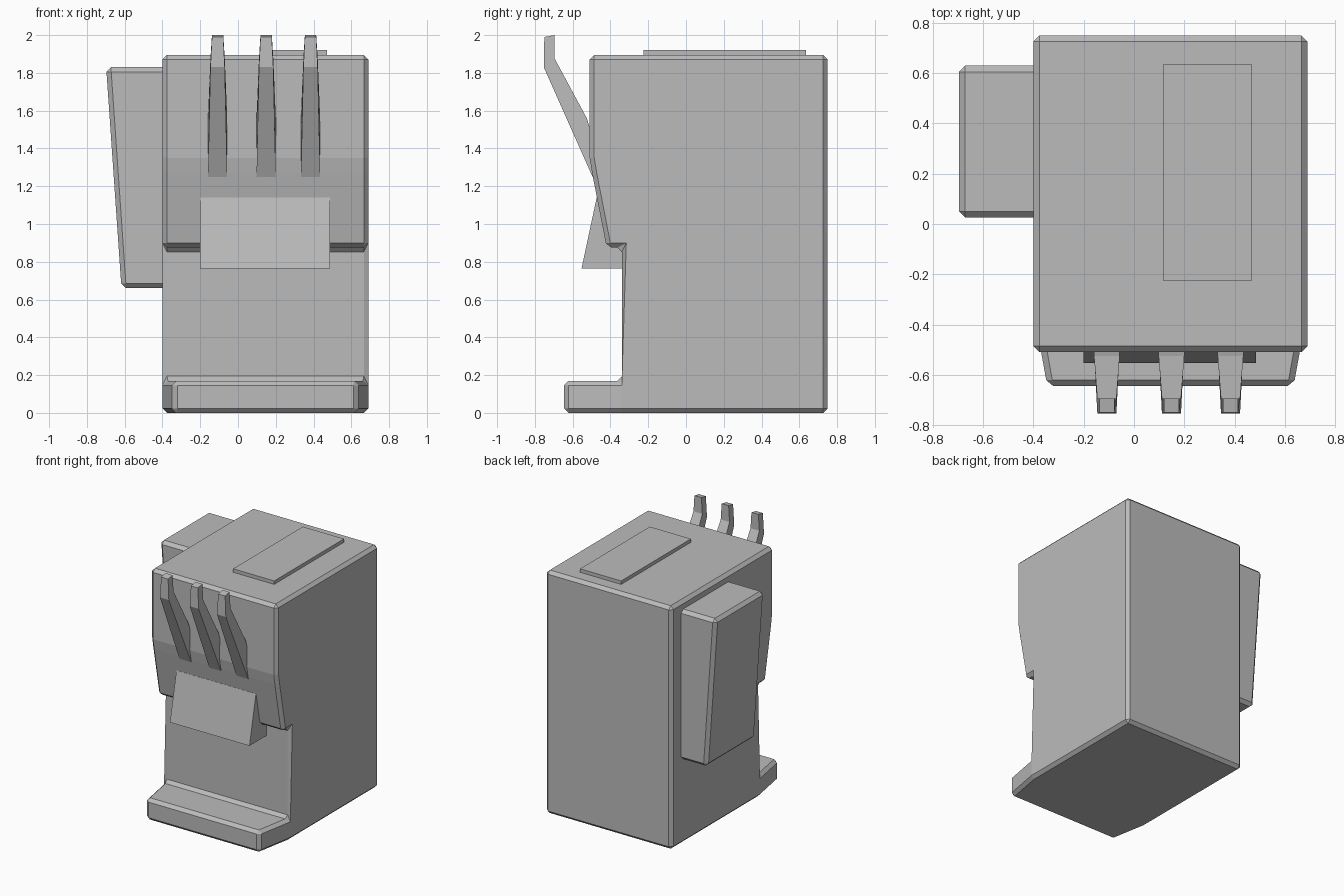
import bpy, bmesh, math

cube = bpy.data.objects.get("Cube")
if cube:
    bpy.data.objects.remove(cube, do_unlink=True)

grey = bpy.data.materials.new("light grey")
grey.use_nodes = True
colour = (0.5, 0.5, 0.5, 1)
grey.diffuse_color = colour
grey.node_tree.nodes["Principled BSDF"].inputs["Base Color"].default_value = colour


def finish(name, bm, bevel=0):
    """Turn a bmesh into an object with the grey material and an optional chamfer."""
    bmesh.ops.recalc_face_normals(bm, faces=bm.faces[:])
    mesh = bpy.data.meshes.new(name)
    bm.to_mesh(mesh)
    bm.free()
    mesh.materials.append(grey)
    obj = bpy.data.objects.new(name, mesh)
    bpy.context.collection.objects.link(obj)
    if bevel:
        mod = obj.modifiers.new("chamfer", 'BEVEL')
        mod.width = bevel
        mod.segments = 1
        mod.limit_method = 'ANGLE'
        mod.angle_limit = math.radians(30)
    return obj


def sweep(profile, centre, half):
    """Sweep a (y, z) side profile across x; half gives the half width at each point."""
    bm = bmesh.new()
    sides = [[bm.verts.new((centre + s * half(y, z), y, z)) for y, z in profile]
             for s in (-1, 1)]
    caps = [bm.faces.new(side) for side in sides]
    n = len(profile)
    for i in range(n):
        j = (i + 1) % n
        bm.faces.new((sides[0][i], sides[0][j], sides[1][j], sides[1][i]))
    return bm, sides, caps


def box(name, lo, hi):
    bm, _, _ = sweep([(lo[1], lo[2]), (hi[1], lo[2]), (hi[1], hi[2]), (lo[1], hi[2])],
                     (lo[0] + hi[0]) / 2, lambda y, z: (hi[0] - lo[0]) / 2)
    return finish(name, bm)


# Body with sloped brow, cup recess and a drip tray that narrows forwards
recess = -0.34
body_profile = [(0.75, 0), (0.75, 1.895), (-0.51, 1.895), (-0.51, 1.35),
                (-0.497, 1.27), (-0.42, 0.875), (recess, 0.875),
                (recess, 0.17), (-0.645, 0.17), (-0.645, 0), (recess, 0)]
bm, sides, caps = sweep(
    body_profile, 0.145,
    lambda y, z: 0.49 if y < -0.6 else 0.545)
for side, cap in zip(sides, caps):
    bmesh.utils.face_split(cap, side[7], side[10])
finish("body", bm, 0.024)

# Side tank, leaning outwards towards the top
tank_profile = [(0.025, 0.66), (0.63, 0.66), (0.63, 1.83), (0.025, 1.83)]
bm, sides, _ = sweep(tank_profile, -0.38, lambda y, z: 0.01)
for v in sides[0]:
    v.co.x = -0.698 if v.co.z > 1 else -0.617
for v in sides[1]:
    v.co.x = -0.35
finish("side_tank", bm, 0.025)

# Spout wedge under the brow
bm, _, _ = sweep([(-0.473, 1.14), (-0.553, 0.765), (-0.3, 0.765), (-0.3, 1.14)],
                 0.143, lambda y, z: 0.343)
finish("spout", bm)

# Lid plate on top
box("lid_plate", (0.115, -0.225, 1.87), (0.47, 0.635, 1.922))


# Three bent levers, tapering towards the tips
def lever_half(y, z):
    if z < 1.6:
        return 0.051
    return 0.038 if z < 1.95 else 0.03


lever_profile = [(-0.495, 1.25), (-0.753, 1.83), (-0.75, 1.99), (-0.695, 2.0),
                 (-0.695, 1.875), (-0.525, 1.56), (-0.5, 1.48), (-0.47, 1.25)]
for name, x in (("right", -0.108), ("middle", 0.149), ("left", 0.384)):
    bm, _, _ = sweep(lever_profile, x, lever_half)
    finish(name + "_lever", bm)
